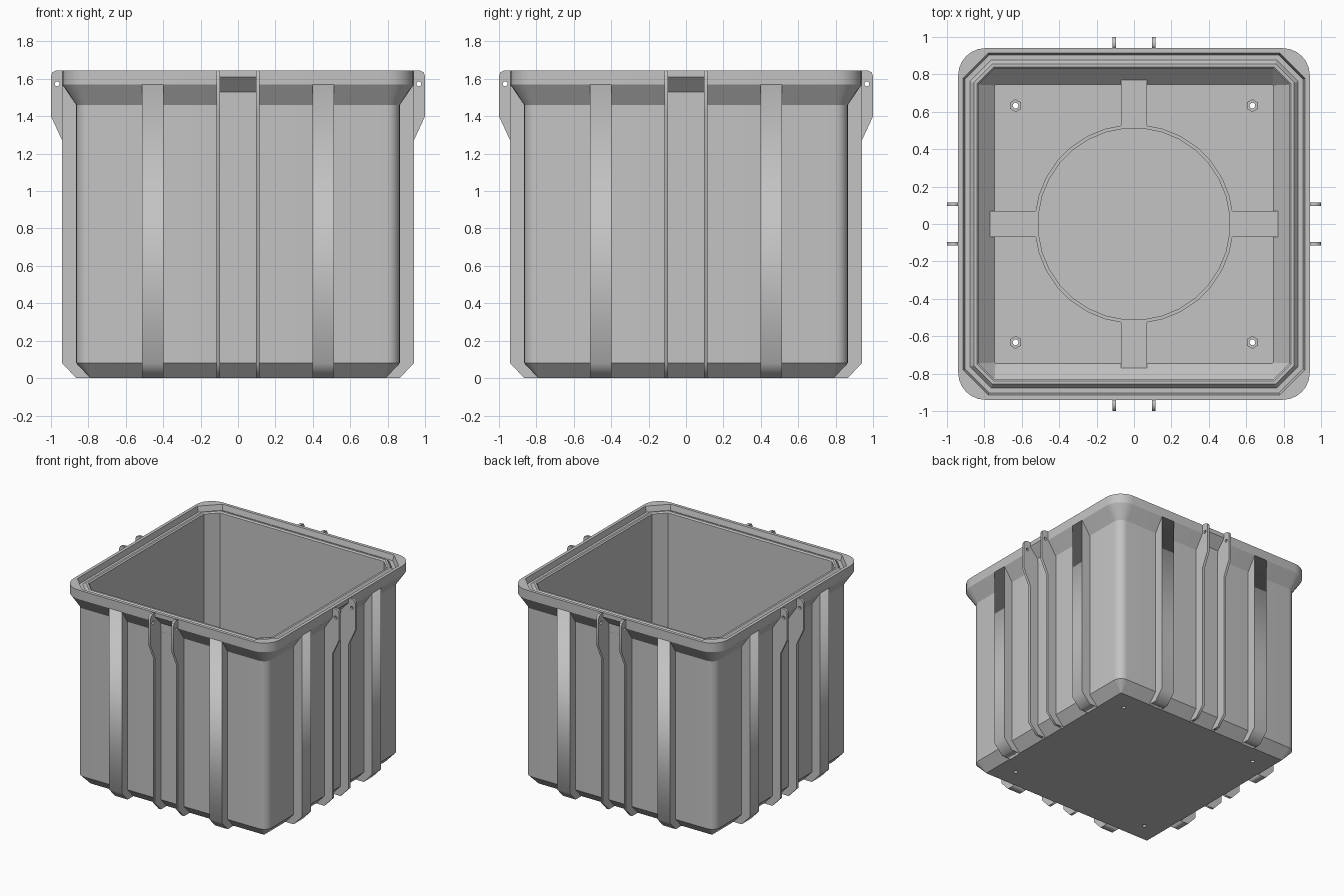
import bpy, bmesh, math
from mathutils import Matrix

if "Cube" in bpy.data.objects:
    bpy.data.objects.remove(bpy.data.objects["Cube"], do_unlink=True)

grey = bpy.data.materials.new("light_grey")
grey.use_nodes = True
COLOUR = (0.55, 0.55, 0.55, 1)
grey.diffuse_color = COLOUR
grey.node_tree.nodes["Principled BSDF"].inputs["Base Color"].default_value = COLOUR
SEG = 6  # segments per body corner


def add_object(name, bm):
    bmesh.ops.recalc_face_normals(bm, faces=bm.faces)
    mesh = bpy.data.meshes.new(name)
    bm.to_mesh(mesh)
    bm.free()
    mesh.materials.append(grey)
    obj = bpy.data.objects.new(name, mesh)
    bpy.context.collection.objects.link(obj)
    return obj


def circle(r, n, cx=0, cy=0, turn=0.0):
    return [(cx + r * math.cos(turn + 2 * math.pi * i / n),
             cy + r * math.sin(turn + 2 * math.pi * i / n)) for i in range(n)]


def plate(name, outlines, thickness, matrix):
    """Filled outline (later outlines are holes), extruded both ways."""
    curve = bpy.data.curves.new(name, 'CURVE')
    curve.dimensions = '2D'
    curve.fill_mode = 'BOTH'
    curve.extrude = thickness / 2
    for pts in outlines:
        spline = curve.splines.new('POLY')
        spline.points.add(len(pts) - 1)
        for p, (u, v) in zip(spline.points, pts):
            p.co = (u, v, 0, 1)
        spline.use_cyclic_u = True
    tmp = bpy.data.objects.new(name + "_outline", curve)
    bpy.context.collection.objects.link(tmp)
    mesh = bpy.data.meshes.new_from_object(
        tmp.evaluated_get(bpy.context.evaluated_depsgraph_get()))
    bm = bmesh.new()
    bm.from_mesh(mesh)
    bpy.data.objects.remove(tmp)
    bpy.data.curves.remove(curve)
    bpy.data.meshes.remove(mesh)
    bmesh.ops.remove_doubles(bm, verts=bm.verts, dist=1e-5)
    bm.transform(matrix)
    return add_object(name, bm)


def side_matrix(k, t):
    """Profile plane (outward, up) on side k, shifted t along the side."""
    return (Matrix.Rotation(k * math.pi / 2, 4, 'Z') @ Matrix.Translation((0, t, 0))
            @ Matrix.Rotation(math.pi / 2, 4, 'X'))


def ring(bm, half, cut, z, rounded):
    """Square loop whose corners are rounded or cut straight."""
    verts = []
    for k in range(4):
        for i in range(SEG + 1):
            f = i / SEG
            a = f * math.pi / 2
            u, v = (math.cos(a), math.sin(a)) if rounded else (1 - f, f)
            x, y = half - cut + cut * u, half - cut + cut * v
            for _ in range(k):
                x, y = -y, x
            verts.append(bm.verts.new((x, y, z)))
    return verts


# Box body: half width, corner size, height, rounded corner
PROFILE = [
    (0.79, 0.004, 0.0, True), (0.865, 0.07, 0.08, True),
    (0.865, 0.07, 1.46, True), (0.94, 0.145, 1.57, True),
    (0.94, 0.145, 1.645, True),
    (0.914, 0.135, 1.645, False), (0.904, 0.13, 1.60, False),
    (0.877, 0.115, 1.60, False), (0.856, 0.10, 1.625, False),
    (0.84, 0.09, 1.625, False), (0.83, 0.085, 1.615, False),
    (0.83, 0.085, 0.125, False), (0.745, 0.004, 0.04, False),
]
bm = bmesh.new()
rings = [ring(bm, *p) for p in PROFILE]
for a, b in zip(rings, rings[1:]):
    n = len(a)
    for i in range(n):
        j = (i + 1) % n
        bm.faces.new((a[i], a[j], b[j], b[i]))
bm.faces.new(rings[0])
bm.faces.new(rings[-1])
body = add_object("box_body", bm)

# Cutters: latch notches under the rim and drain holes in the floor
cutters = []
NOTCH = [(0.866, 1.40), (1.0, 1.40), (1.0, 1.674), (0.866, 1.531)]
for k in range(4):
    cutters.append(plate("notch_cutter", [NOTCH], 0.195, side_matrix(k, 0)))
for sx in (-1, 1):
    for sy in (-1, 1):
        at = Matrix.Translation((sx * 0.633, sy * 0.633, 0))
        cutters.append(plate("hole_cutter", [circle(0.016, 12)], 0.3, at))
bpy.context.view_layer.objects.active = body
for c in cutters:
    c.hide_render = True
    mod = body.modifiers.new("cut", 'BOOLEAN')
    mod.operation = 'DIFFERENCE'
    mod.solver = 'EXACT'
    mod.object = c
    bpy.ops.object.modifier_apply(modifier=mod.name)
for c in cutters:
    bpy.data.objects.remove(c, do_unlink=True)

# Ribs and hinge ears on every side
RIB = [(0.785, 0), (0.865, 0), (0.94, 0.08), (0.94, 1.57), (0.86, 1.50), (0.86, 0.08)]
EAR = [(0.785, 0), (0.865, 0), (0.94, 0.08), (0.94, 1.27), (1.0, 1.40), (1.0, 1.615),
       (0.992, 1.636), (0.972, 1.645), (0.94, 1.645), (0.935, 1.58), (0.86, 1.50),
       (0.86, 0.08)]
for k, side in enumerate(("left", "back", "right", "front")):
    for s, tag in ((-1, "a"), (1, "b")):
        plate(f"{side}_rib_{tag}", [RIB], 0.115, side_matrix(k, s * 0.455))
        plate(f"{side}_ear_{tag}", [EAR, circle(0.013, 12, 0.967, 1.573)],
              0.02, side_matrix(k, s * 0.105))

# Raised floor ring, arms and hole collars
plate("floor_ring", [circle(0.532, 32, turn=math.pi / 32), circle(0.513, 32, turn=math.pi / 32)],
      0.035, Matrix.Translation((0, 0, 0.0475)))
ARM = [(0.524, -0.069), (0.77, -0.069), (0.77, 0.069), (0.524, 0.069)]
for k in range(4):
    plate(f"floor_arm_{k + 1}", [ARM], 0.035,
          Matrix.Rotation(k * math.pi / 2, 4, 'Z') @ Matrix.Translation((0, 0, 0.0475)))
    a = math.pi / 4 + k * math.pi / 2
    r = 0.633 * math.sqrt(2)
    plate(f"hole_collar_{k + 1}", [circle(0.034, 6, turn=math.pi / 6), circle(0.0155, 12)], 0.03,
          Matrix.Translation((r * math.cos(a), r * math.sin(a), 0.04)))

# Smooth corners, crisp edges
bpy.ops.object.select_all(action='DESELECT')
body.select_set(True)
bpy.context.view_layer.objects.active = body
bpy.ops.object.shade_smooth_by_angle(angle=math.radians(25))
